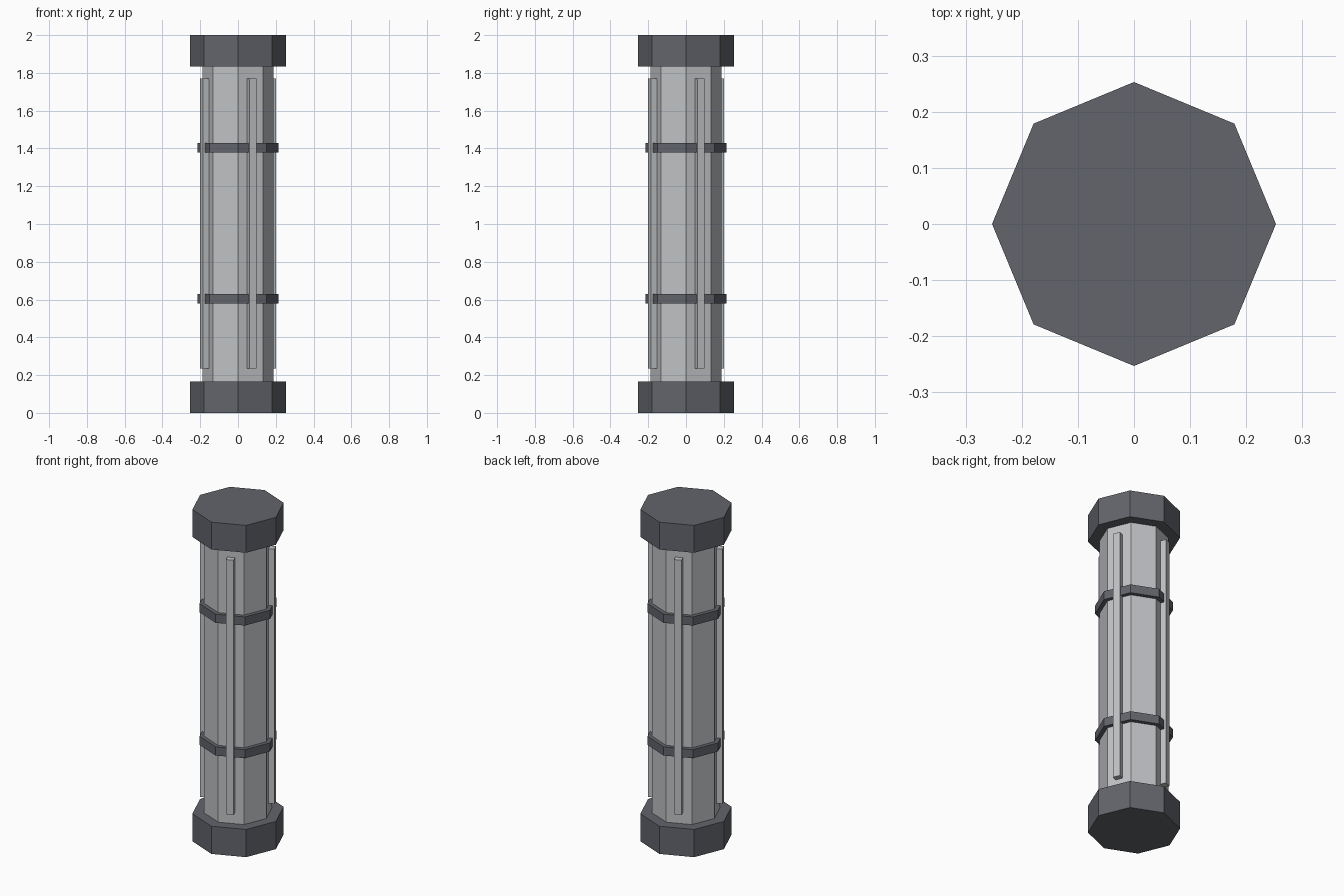
import bpy
import math

if "Cube" in bpy.data.objects:
    bpy.data.objects.remove(bpy.data.objects["Cube"])


def material(name, rgb):
    m = bpy.data.materials.new(name)
    m.diffuse_color = (*rgb, 1.0)
    m.use_nodes = True
    m.node_tree.nodes["Principled BSDF"].inputs["Base Color"].default_value = m.diffuse_color
    return m


light_metal = material("light_grey_metal", (0.53, 0.54, 0.56))
dark_metal = material("dark_grey_metal", (0.122, 0.128, 0.148))


def octagon(name, radius, z0, z1, mat):
    """Eight-sided prism with corners on the x and y axes."""
    bpy.ops.mesh.primitive_cylinder_add(
        vertices=8, radius=radius, depth=z1 - z0, location=(0, 0, (z0 + z1) / 2))
    ob = bpy.context.object
    ob.name = name
    ob.data.materials.append(mat)


# Main shaft
octagon("shaft", 0.189, 0.16, 1.84, light_metal)

# End caps
octagon("bottom_cap", 0.253, 0.0, 0.167, dark_metal)
octagon("top_cap", 0.253, 1.835, 2.0, dark_metal)

# Bands around the shaft
for name, z in (("lower_band", 0.604), ("upper_band", 1.404)):
    octagon(name, 0.2135, z - 0.026, z + 0.026, dark_metal)

# Vertical strips on every second face
inner, outer, width = 0.165, 0.2085, 0.042
for i in range(4):
    a = math.radians(22.5 + 90 * i)
    r = (inner + outer) / 2
    bpy.ops.mesh.primitive_cube_add(
        size=1, location=(r * math.cos(a), r * math.sin(a), 1.003), rotation=(0, 0, a))
    ob = bpy.context.object
    ob.name = f"vertical_strip_{i + 1}"
    ob.scale = (outer - inner, width, 1.535)
    ob.data.materials.append(light_metal)
